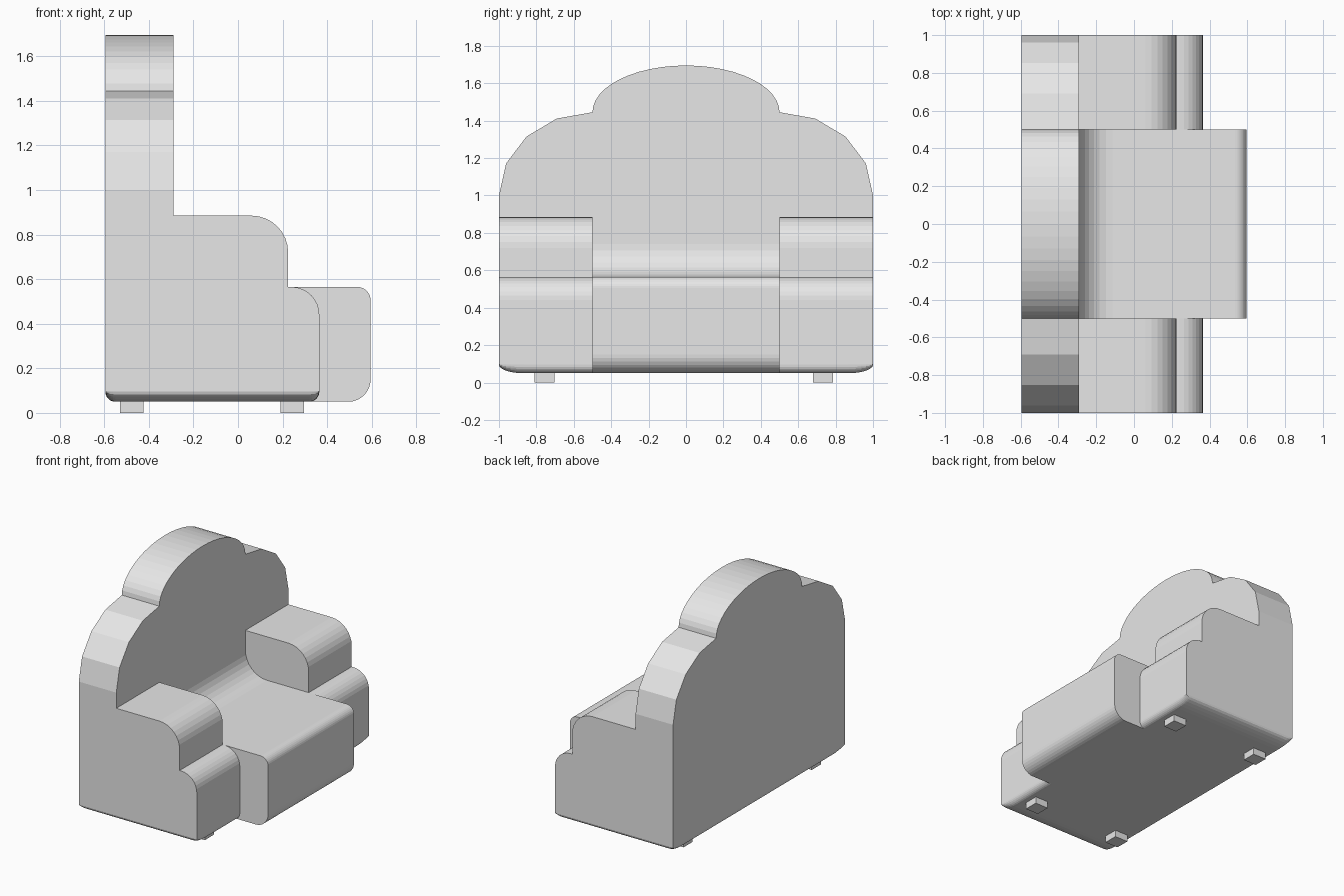
import bpy, bmesh, math

if "Cube" in bpy.data.objects:
    bpy.data.objects.remove(bpy.data.objects["Cube"])

grey = bpy.data.materials.new("light_grey_fabric")
grey.diffuse_color = (0.8, 0.8, 0.8, 1)
grey.use_nodes = True
grey.node_tree.nodes["Principled BSDF"].inputs["Base Color"].default_value = grey.diffuse_color

FLOOR, SKIRT = 0.05, 0.045      # underside height, height of the rounded lower edge
REAR, BACK_FRONT = -0.595, -0.29


def arc(cx, cz, r, a0, a1, n=8):
    """Arc points in degrees."""
    return [(cx + r * math.cos(math.radians(a0 + (a1 - a0) * i / n)),
             cz + r * math.sin(math.radians(a0 + (a1 - a0) * i / n)))
            for i in range(n + 1)]


def lift_bottom(points, y):
    """Squash the lower edge upward towards the outer sides."""
    u = min(1, max(0, (abs(y) - 0.87) / 0.13))
    bottom = FLOOR + SKIRT * (1 - math.sqrt(1 - u * u))
    top = FLOOR + SKIRT
    return [(x, top - (top - z) * (top - bottom) / SKIRT if z < top else z)
            for x, z in points]


def loft(name, profile, ys):
    """Join x-z profiles placed along y into a closed solid."""
    bm = bmesh.new()
    rings = [[bm.verts.new((x, y, z)) for x, z in profile(y)] for y in ys]
    for a, b in zip(rings, rings[1:]):
        for i in range(len(a)):
            j = (i + 1) % len(a)
            bm.faces.new((a[i], a[j], b[j], b[i]))
    bm.faces.new(rings[0])
    bm.faces.new(rings[-1][::-1])
    bmesh.ops.dissolve_degenerate(bm, edges=bm.edges, dist=1e-5)
    bmesh.ops.recalc_face_normals(bm, faces=bm.faces)
    mesh = bpy.data.meshes.new(name)
    bm.to_mesh(mesh)
    bm.free()
    mesh.materials.append(grey)
    obj = bpy.data.objects.new(name, mesh)
    bpy.context.collection.objects.link(obj)
    return obj


# y stations of the rounded lower side edge
skirt_ys = [0.87 + 0.13 * math.sin(math.radians(15 * i)) for i in range(7)]

# Backrest: faceted shoulders with an oval crown
shoulder = [(0.5 + 0.5 * math.sin(math.radians(22.5 * i)),
             1.0 + 0.445 * math.cos(math.radians(22.5 * i))) for i in range(5)]
crown = [(0.5 * math.sin(math.radians(7.5 * i)),
          1.445 + 0.25 * math.cos(math.radians(7.5 * i))) for i in range(13)]
outline = crown + shoulder[1:]


def back_height(y):
    y = abs(y)
    for (y0, z0), (y1, z1) in zip(outline, outline[1:]):
        if y <= y1 + 1e-7:
            return z0 + (z1 - z0) * (y - y0) / (y1 - y0)
    return outline[-1][1]


def back_profile(y):
    low = arc(REAR + 0.045, FLOOR + 0.045, 0.045, 180, 270, 6) + [(BACK_FRONT, FLOOR)]
    h = back_height(y)
    return lift_bottom(low, y) + [(BACK_FRONT, h), (REAR, h)]


half = sorted({round(v, 5) for v in [p[0] for p in outline] + skirt_ys})
loft("backrest", back_profile, [-v for v in half[:0:-1]] + half)


# Stepped armrests
def arm_profile(y):
    pts = [(BACK_FRONT, FLOOR)]
    pts += arc(0.32, FLOOR + 0.045, 0.045, 270, 360, 6)
    pts += arc(0.24, 0.44, 0.125, 0, 90)
    pts += [(0.225, 0.565)]
    pts += arc(0.06, 0.72, 0.165, 0, 90)
    pts += [(BACK_FRONT, 0.885)]
    return lift_bottom(pts, y)


for side, label in ((-1, "right"), (1, "left")):
    loft(label + "_armrest", arm_profile, [side * v for v in [0.5] + skirt_ys])


# Seat with rounded front and a cove running up to the backrest
def seat_profile(y):
    pts = [(BACK_FRONT, FLOOR)]
    pts += arc(0.495, 0.15, 0.1, 270, 360)
    pts += arc(0.535, 0.505, 0.06, 0, 90)
    pts += arc(BACK_FRONT + 0.175, 0.74, 0.175, 270, 180)
    return pts


loft("seat", seat_profile, [-0.5, 0.5])

# Short square feet
for xn, x in (("rear", -0.53), ("front", 0.19)):
    for yn, y in (("right", -0.81), ("left", 0.68)):
        loft(f"{xn}_{yn}_foot",
             lambda _, x=x: [(x, 0), (x + 0.107, 0), (x + 0.107, 0.07), (x, 0.07)],
             [y, y + 0.106])
